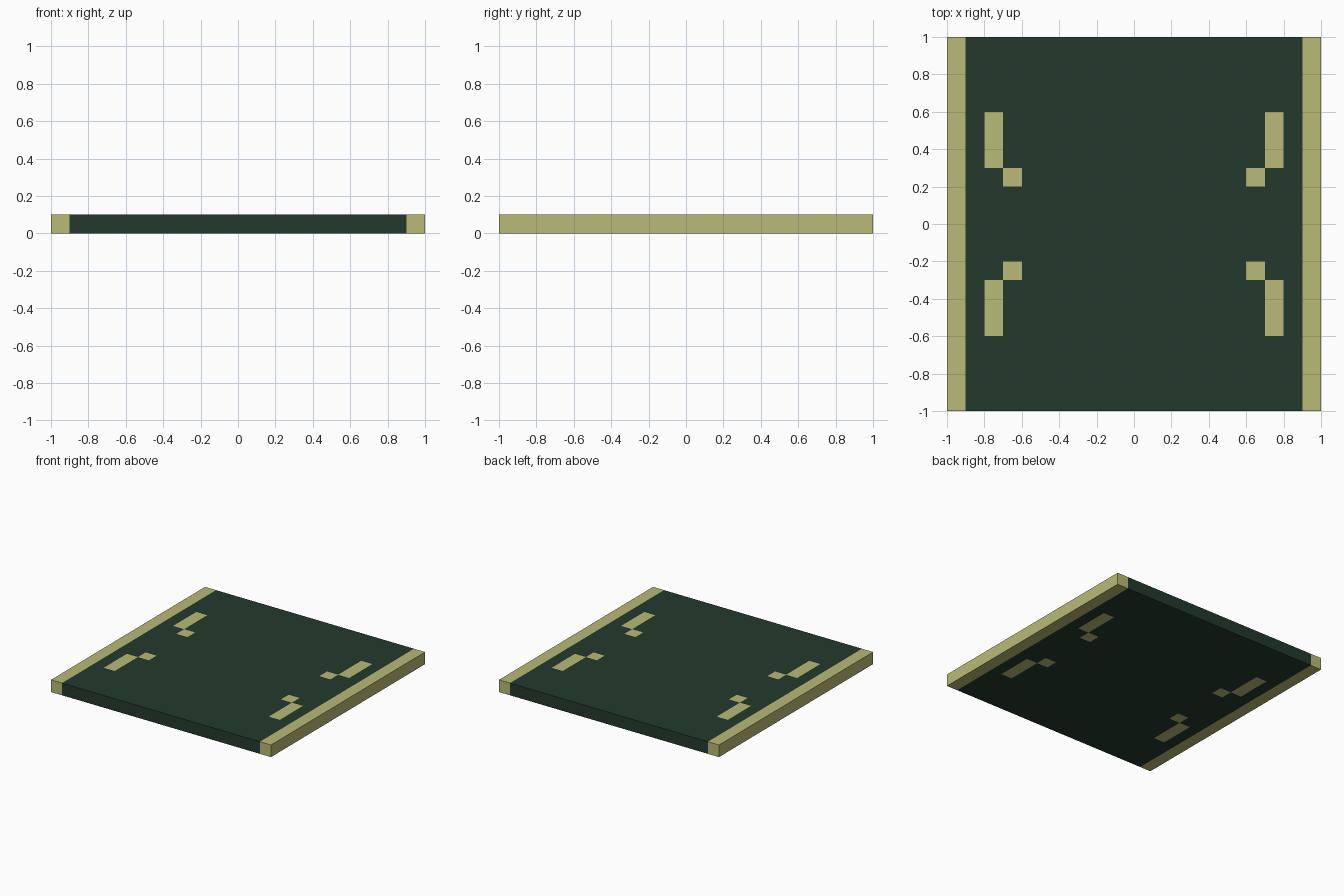
import bpy, bmesh
from mathutils import Vector, Matrix

if "Cube" in bpy.data.objects:
    bpy.data.objects.remove(bpy.data.objects["Cube"])


def material(name, rgb):
    m = bpy.data.materials.new(name)
    m.diffuse_color = (*rgb, 1.0)
    m.use_nodes = True
    m.node_tree.nodes["Principled BSDF"].inputs["Base Color"].default_value = m.diffuse_color
    return m


dark_green = material("dark green", (0.0176, 0.042, 0.026))
pale_yellow = material("pale yellow", (0.49, 0.49, 0.185))

# Flat square slab standing on z = 0
bm = bmesh.new()
bmesh.ops.create_cube(bm, size=1.0, matrix=Matrix.Translation((0, 0, 0.05)) @ Matrix.Diagonal((2, 2, 0.1, 1)))


def cut(axis, values):
    """Slice the slab with planes at plus and minus each value."""
    for v in values:
        for s in (-1, 1):
            normal = Vector((0, 0, 0))
            normal[axis] = 1
            bmesh.ops.bisect_plane(bm, geom=bm.verts[:] + bm.edges[:] + bm.faces[:],
                                   plane_co=normal * v * s, plane_no=normal)


cut(0, (0.6, 0.7, 0.8, 0.9))
cut(1, (0.2, 0.3, 0.6))

# Colour rule: edge rails, plus stepped marks on the top and bottom
for f in bm.faces:
    c = f.calc_center_median()
    x, y = abs(c.x), abs(c.y)
    rail = x > 0.9
    mark = abs(f.normal.z) > 0.5 and (
        (0.7 < x < 0.8 and 0.3 < y < 0.6) or (0.6 < x < 0.7 and 0.2 < y < 0.3))
    f.material_index = int(rail or mark)

mesh = bpy.data.meshes.new("marked_slab")
bm.to_mesh(mesh)
bm.free()
mesh.materials.append(dark_green)
mesh.materials.append(pale_yellow)
slab = bpy.data.objects.new("marked_slab", mesh)
bpy.context.collection.objects.link(slab)
